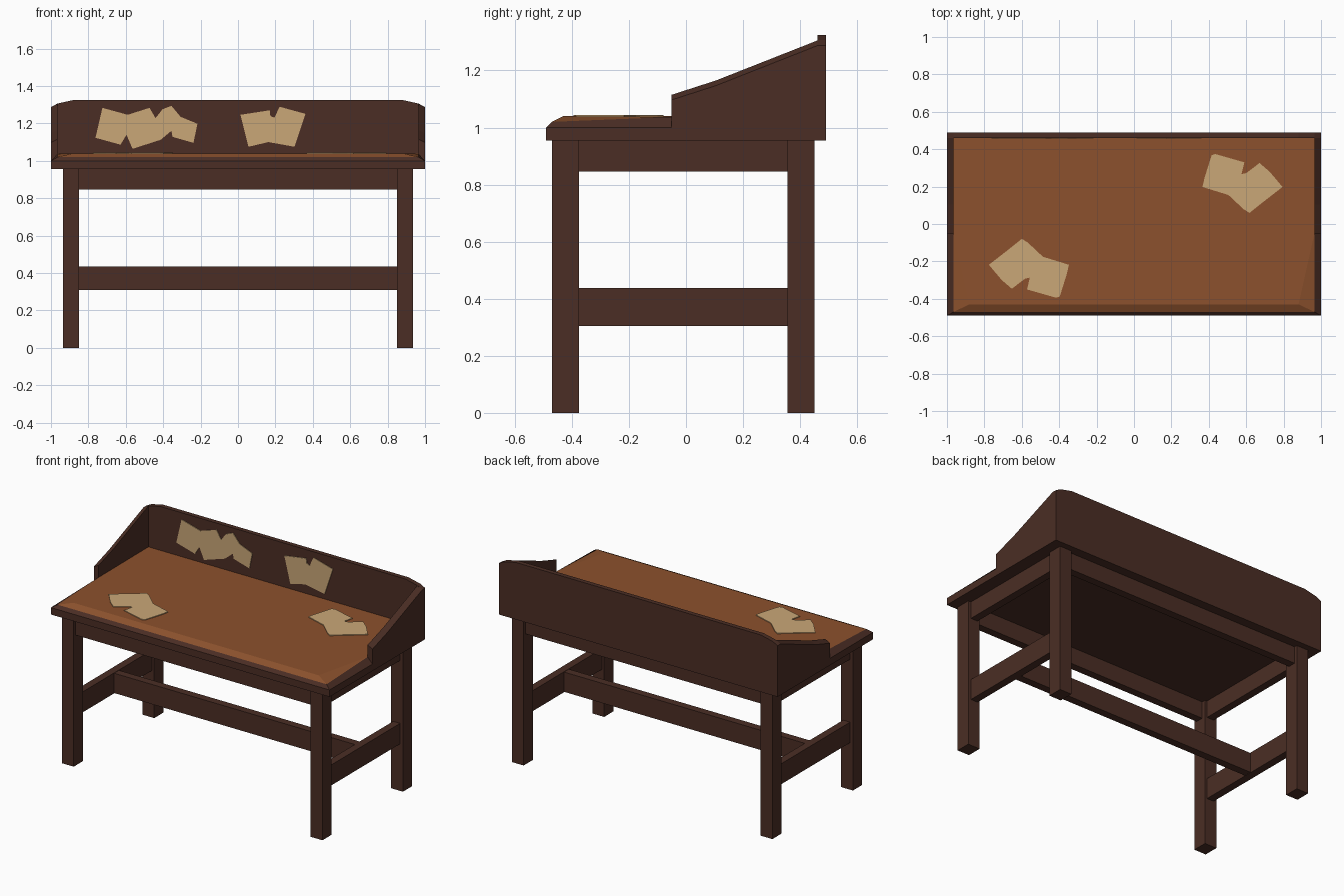
import bpy, bmesh

if "Cube" in bpy.data.objects:
    bpy.data.objects.remove(bpy.data.objects["Cube"])

def material(name, rgb):
    m = bpy.data.materials.new(name)
    m.diffuse_color = (*rgb, 1)
    m.use_nodes = True
    m.node_tree.nodes["Principled BSDF"].inputs["Base Color"].default_value = m.diffuse_color
    return m

DARK = material("dark wood", (0.070, 0.027, 0.018))
BROWN = material("brown wood", (0.262, 0.083, 0.026))
PAPER = material("old paper", (0.590, 0.386, 0.186))

def mesh(name, verts, faces, mats, face_mats=None):
    me = bpy.data.meshes.new(name)
    me.from_pydata(verts, [], faces)
    for m in mats:
        me.materials.append(m)
    if face_mats:
        for p, i in zip(me.polygons, face_mats):
            p.material_index = i
    bm = bmesh.new()
    bm.from_mesh(me)
    bmesh.ops.recalc_face_normals(bm, faces=bm.faces)
    bm.to_mesh(me)
    bm.free()
    ob = bpy.data.objects.new(name, me)
    bpy.context.collection.objects.link(ob)
    return ob

def prism(name, a, b, mat):
    """Solid between two matching outlines."""
    n = len(a)
    faces = [tuple(range(n)), tuple(range(2 * n - 1, n - 1, -1))]
    faces += [(i, i + n, (i + 1) % n + n, (i + 1) % n) for i in range(n)]
    return mesh(name, a + b, faces, [mat])

def box(name, x0, x1, y0, y1, z0, z1, mat=DARK):
    ring = [(x0, y0), (x1, y0), (x1, y1), (x0, y1)]
    return prism(name, [(x, y, z0) for x, y in ring], [(x, y, z1) for x, y in ring], mat)

# Legs, side aprons, side stretchers
for s, side in ((-1, "left"), (1, "right")):
    def span(a, b):
        return sorted((s * a, s * b))
    box(f"front_leg_{side}", *span(0.85, 0.935), -0.47, -0.375, 0, 0.956)
    box(f"back_leg_{side}", *span(0.85, 0.935), 0.355, 0.45, 0, 0.956)
    box(f"side_apron_{side}", *span(0.865, 0.915), -0.376, 0.356, 0.846, 0.956)
    box(f"side_stretcher_{side}", *span(0.865, 0.915), -0.376, 0.356, 0.305, 0.438)

# Long rails
box("front_apron", -0.851, 0.851, -0.45, -0.40, 0.846, 0.956)
box("back_apron", -0.851, 0.851, 0.38, 0.43, 0.846, 0.956)
box("middle_stretcher", -0.866, 0.866, -0.035, 0.015, 0.308, 0.436)

# Table slab with dark chamfered rim and brown work surface
box("table_slab", -1, 1, -0.49, 0.49, 0.955, 1.0)
half = [(1, -0.49, 1.0), (1, -0.05, 1.0), (0.965, -0.47, 1.02),
        (0.965, -0.05, 1.037), (0.88, -0.43, 1.04), (0.965, 0.46, 1.04)]
verts = half + [(-x, y, z) for x, y, z in half]
faces = [(0, 1, 3, 2), (6, 8, 9, 7), (0, 2, 8, 6),             # rim
         (2, 3, 4), (8, 10, 9), (2, 4, 10, 8),                 # sloped edge
         (4, 3, 5, 11, 9, 10)]                                 # flat top
mesh("work_surface", verts, faces, [DARK, BROWN], [0, 0, 0, 1, 1, 1, 1])

# Side panels: top edge slopes down to the outside
top = [(0.46, 1.305), (0.105, 1.165), (-0.05, 1.115)]
for s, side in ((-1, "left"), (1, "right")):
    inner = [(-0.05, 0.96), (0.46, 0.96)] + top
    outer = [(-0.05, 0.96), (0.46, 0.96)] + [(y, z - 0.018) for y, z in top]
    prism(f"side_panel_{side}", [(s * 0.965, y, z) for y, z in inner],
          [(s, y, z) for y, z in outer], DARK)

# Back panel with clipped corners
right = [(1, 0.956), (1, 1.287), (0.965, 1.306), (0.88, 1.325)]
outline = right + [(-x, z) for x, z in reversed(right)]
prism("back_panel", [(x, 0.46, z) for x, z in outline],
      [(x, 0.49, z) for x, z in outline], DARK)

# Papers lying on the table; the left pair is the right pair turned round
pair = [(0.366, 0.198), (0.378, 0.25), (0.415, 0.368), (0.435, 0.374), (0.59, 0.33),
        (0.575, 0.267), (0.60, 0.272), (0.671, 0.326), (0.725, 0.28), (0.794, 0.198),
        (0.70, 0.125), (0.617, 0.059), (0.585, 0.08), (0.505, 0.155)]
turned = [(0.018 - x, -0.02 - y) for x, y in pair]
for name, pts in (("table_papers_right", pair), ("table_papers_left", turned)):
    prism(name, [(x, y, 1.039) for x, y in pts], [(x, y, 1.044) for x, y in pts], PAPER)

# Papers pinned to the back panel
pinned_right = [(0.013, 1.246), (0.17, 1.27), (0.173, 1.24), (0.195, 1.23), (0.222, 1.289),
                (0.361, 1.251), (0.302, 1.075), (0.163, 1.10), (0.056, 1.075)]
pinned_left = [(-0.725, 1.283), (-0.59, 1.246), (-0.473, 1.283), (-0.441, 1.228),
               (-0.404, 1.275), (-0.356, 1.294), (-0.307, 1.235), (-0.217, 1.198),
               (-0.238, 1.096), (-0.35, 1.128), (-0.356, 1.16), (-0.414, 1.112),
               (-0.564, 1.064), (-0.596, 1.139), (-0.628, 1.086), (-0.762, 1.123)]
for name, pts in (("pinned_papers_right", pinned_right), ("pinned_papers_left", pinned_left)):
    prism(name, [(x, 0.461, z) for x, z in pts], [(x, 0.456, z) for x, z in pts], PAPER)
